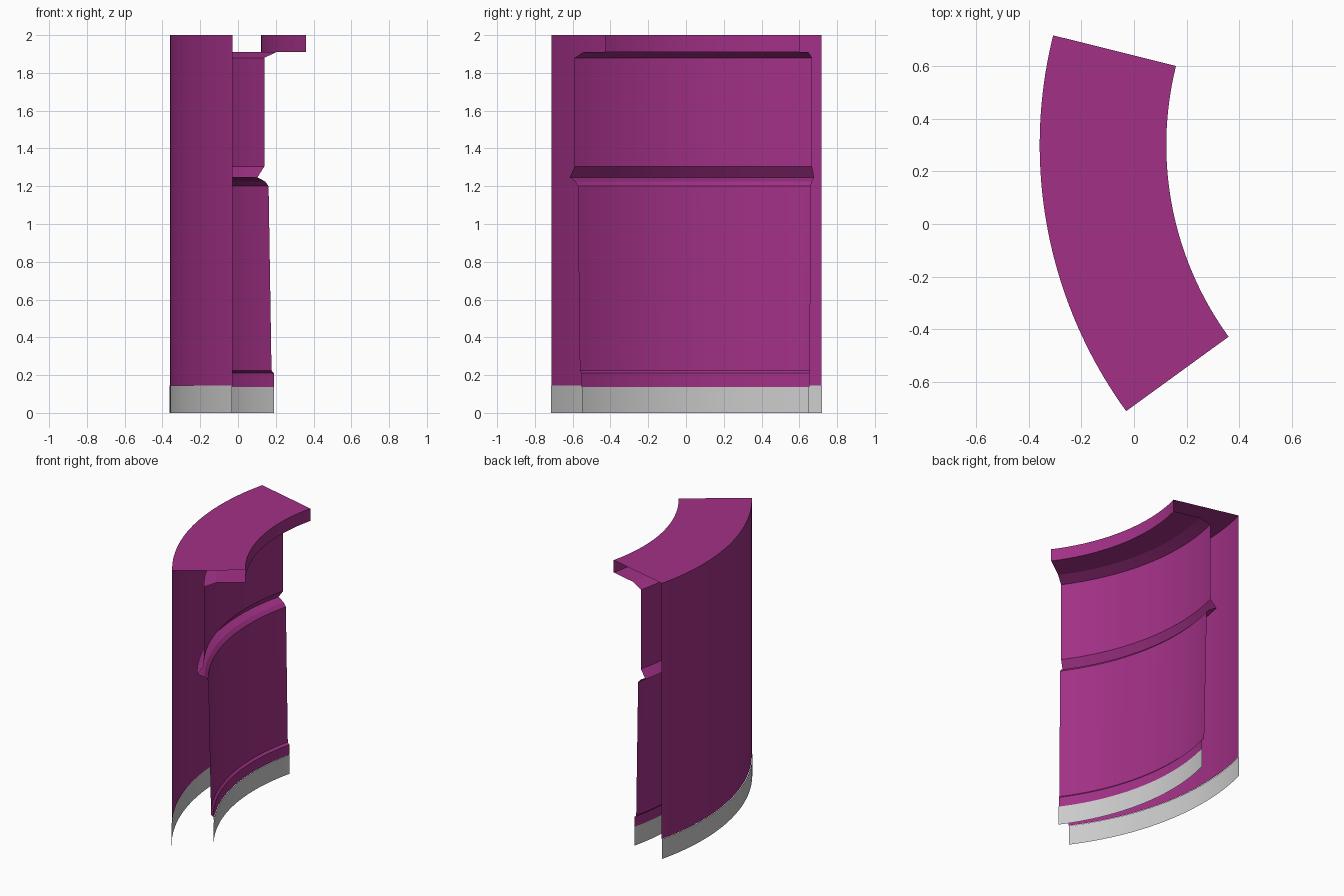
import bpy, bmesh
from math import radians, cos, sin

if "Cube" in bpy.data.objects:
    bpy.data.objects.remove(bpy.data.objects["Cube"])

CENTRE = (1.365, 0.301)           # axis the curved wall is swept around
START, END, STEPS = radians(166), radians(216), 40

purple = bpy.data.materials.new("purple_paint")
purple.diffuse_color = (0.36, 0.03, 0.24, 1)
purple.use_nodes = True
purple.node_tree.nodes["Principled BSDF"].inputs["Base Color"].default_value = purple.diffuse_color


def sweep(name, profile, material=None):
    """Sweep an open (radius, height) profile along the wall's arc."""
    bm = bmesh.new()
    rows = []
    for r, z in profile:
        angles = [START + (END - START) * j / STEPS for j in range(STEPS + 1)]
        rows.append([bm.verts.new((CENTRE[0] + r * cos(a), CENTRE[1] + r * sin(a), z))
                     for a in angles])
    for low, high in zip(rows, rows[1:]):
        for j in range(STEPS):
            bm.faces.new((low[j], low[j + 1], high[j + 1], high[j]))
    mesh = bpy.data.meshes.new(name)
    bm.to_mesh(mesh)
    bm.free()
    obj = bpy.data.objects.new(name, mesh)
    bpy.context.collection.objects.link(obj)
    if material:
        mesh.materials.append(material)
    bpy.ops.object.select_all(action='DESELECT')
    obj.select_set(True)
    bpy.context.view_layer.objects.active = obj
    bpy.ops.object.shade_smooth_by_angle(angle=radians(20))
    return obj


# Painted shell: outer face, top, overhanging lip, then the moulded inner face
sweep("wall_shell", [
    (1.724, 0.145), (1.724, 2.0),                    # outer face
    (1.242, 2.0), (1.242, 1.91), (1.435, 1.91),      # top and lip
    (1.515, 1.88), (1.515, 1.305),                   # upper panel
    (1.56, 1.247), (1.51, 1.225), (1.487, 1.20),     # groove
    (1.468, 0.225), (1.453, 0.21), (1.453, 0.138),   # lower panel and ledge
], purple)

# Grey skirting along the foot of both faces
sweep("outer_skirting", [(1.727, 0.0), (1.727, 0.145)])
sweep("inner_skirting", [(1.451, 0.138), (1.451, 0.0)])
